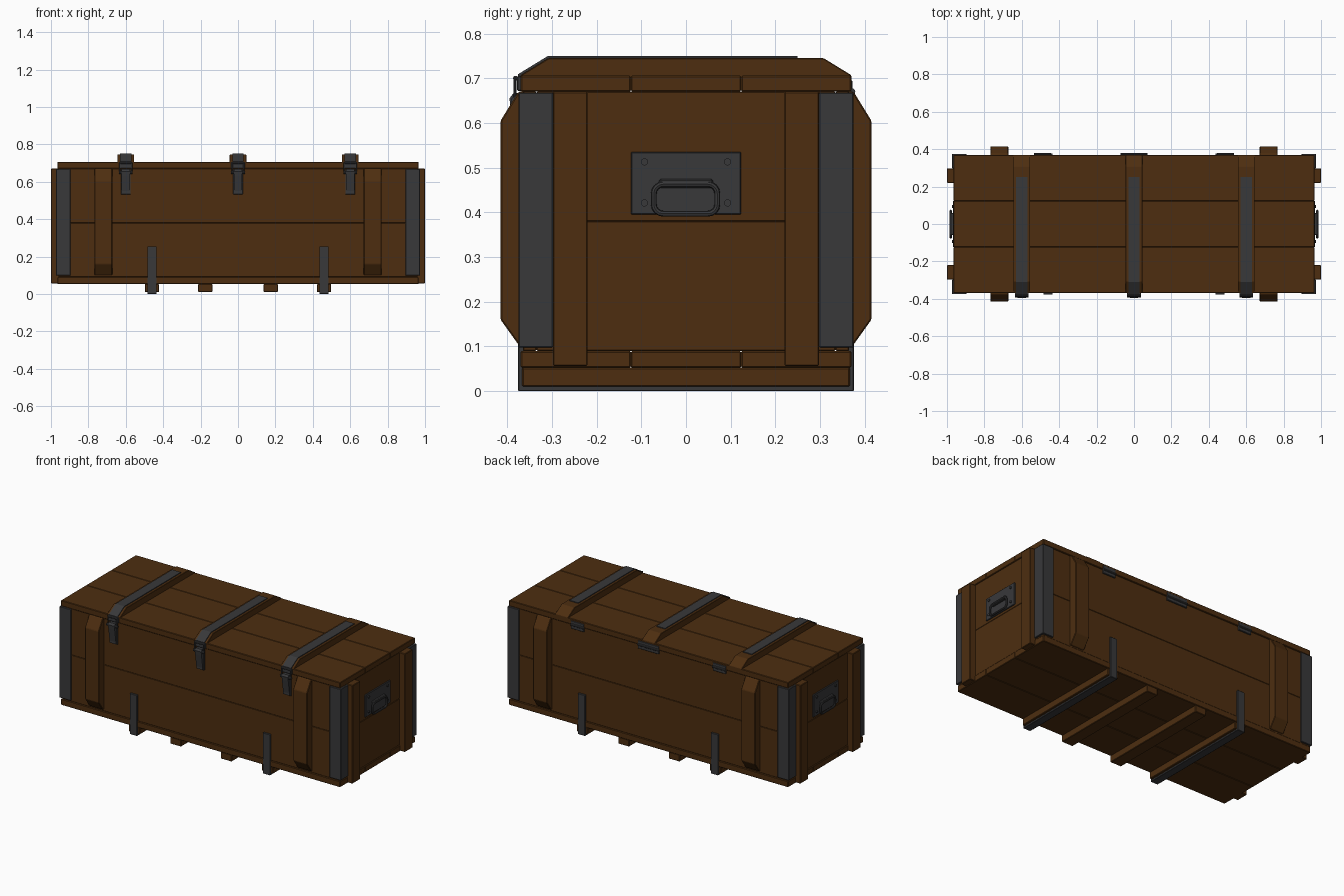
import bpy, bmesh, math
from mathutils import Vector

if "Cube" in bpy.data.objects:
    bpy.data.objects.remove(bpy.data.objects["Cube"], do_unlink=True)


def material(name, colour):
    m = bpy.data.materials.new(name)
    m.use_nodes = True
    m.diffuse_color = colour
    bsdf = next(n for n in m.node_tree.nodes if n.type == 'BSDF_PRINCIPLED')
    bsdf.inputs["Base Color"].default_value = colour
    bsdf.inputs["Roughness"].default_value = 0.7
    return m


WOOD = material("brown wood", (0.075, 0.027, 0.005, 1))
METAL = material("dark metal", (0.04, 0.04, 0.042, 1))


def finish(name, bm, mat, bevel=0):
    bmesh.ops.recalc_face_normals(bm, faces=bm.faces)
    me = bpy.data.meshes.new(name)
    bm.to_mesh(me)
    bm.free()
    me.materials.append(mat)
    ob = bpy.data.objects.new(name, me)
    bpy.context.collection.objects.link(ob)
    if bevel:
        mod = ob.modifiers.new("edge", 'BEVEL')
        mod.width = bevel
        mod.segments = 1
    return ob


def box(name, x, y, z, mat, bevel=0.003):
    """Box from (min, max) ranges, in any order."""
    bm = bmesh.new()
    bmesh.ops.create_cube(bm, size=1)
    for v in bm.verts:
        v.co = Vector([(r[0] + r[1]) / 2 + c * abs(r[1] - r[0])
                       for r, c in zip((x, y, z), v.co)])
    return finish(name, bm, mat, bevel)


def prism(name, profile, lo, hi, mat, axis='x', bevel=0):
    """Extrude a (y, z) profile along x, or an (x, y) profile along z."""
    bm = bmesh.new()
    place = (lambda p, t: (t, p[0], p[1])) if axis == 'x' else (lambda p, t: (p[0], p[1], t))
    face = bm.faces.new([bm.verts.new(place(p, lo)) for p in profile])
    new = bmesh.ops.extrude_face_region(bm, geom=[face])["geom"]
    step = Vector(place((0, 0), hi - lo))
    bmesh.ops.translate(bm, vec=step, verts=[g for g in new if isinstance(g, bmesh.types.BMVert)])
    return finish(name, bm, mat, bevel)


def cylinder(name, centre, radius, length, mat, sides=10):
    """Cylinder lying along x."""
    ring = [(centre[1] + radius * math.cos(2 * math.pi * i / sides),
             centre[2] + radius * math.sin(2 * math.pi * i / sides)) for i in range(sides)]
    return prism(name, ring, centre[0] - length / 2, centre[0] + length / 2, mat)


LEN, HALF = 0.965, 0.37

# lid and floor planks
for i in (-1, 0, 1):
    y = (i * 0.2467 - 0.1233, i * 0.2467 + 0.1233)
    box("lid_plank", (-LEN, LEN), y, (0.67, 0.706), WOOD)
    box("floor_plank", (-LEN, LEN), y, (0.052, 0.09), WOOD)

# wall planks, lower and upper
for z in ((0.09, 0.38), (0.38, 0.67)):
    for s in (-1, 1):
        box("long_wall_plank", (-0.96, 0.96), (s * 0.335, s * 0.365), z, WOOD, 0.002)
        box("end_wall_plank", (s * 0.93, s * 0.961), (-0.334, 0.334), z, WOOD, 0.002)

# upright battens and metal corner angles
for s in (-1, 1):
    for t in (-1, 1):
        profile = [(t * y, z) for y, z in
                   ((0.36, 0.67), (0.375, 0.67), (0.415, 0.605),
                    (0.415, 0.16), (0.372, 0.1), (0.36, 0.1))]
        prism("side_batten", profile, s * 0.72 - 0.048, s * 0.72 + 0.048, WOOD, bevel=0.003)
        box("end_batten", (s * 0.955, s), (t * 0.22, t * 0.298), (0.056, 0.67), WOOD)
        angle = [(s * x, t * y) for x, y in
                 ((0.895, 0.36), (0.895, 0.375), (0.972, 0.375),
                  (0.972, 0.298), (0.955, 0.298), (0.955, 0.36))]
        prism("corner_angle", angle, 0.098, 0.668, METAL, axis='z', bevel=0.002)

# runners under the floor
for x in (-0.46, -0.175, 0.175, 0.46):
    box("runner", (x - 0.038, x + 0.038), (-0.367, 0.367), (0.01, 0.053), WOOD)

# U-shaped straps around the outer runners
for x in (-0.46, 0.46):
    outer = [(-0.376, 0.255), (-0.376, 0), (0.376, 0), (0.376, 0.255)]
    inner = [(0.362, 0.255), (0.362, 0.012), (-0.362, 0.012), (-0.362, 0.255)]
    prism("runner_strap", outer + inner, x - 0.025, x + 0.025, METAL, bevel=0.002)

# lid battens, lid straps and latches
for x in (-0.6, 0, 0.6):
    batten = [(-HALF, 0.7), (-HALF, 0.707), (-0.308, 0.745),
              (0.308, 0.745), (HALF, 0.707), (HALF, 0.7)]
    prism("lid_batten", batten, x - 0.045, x + 0.045, WOOD, bevel=0.002)
    strap = [(-0.376, 0.68), (-0.376, 0.709), (-0.309, 0.75), (0.25, 0.75),
             (0.25, 0.74), (-0.305, 0.74), (-0.365, 0.703), (-0.365, 0.68)]
    prism("lid_strap", strap, x - 0.03, x + 0.03, METAL)
    box("latch_catch", (x - 0.037, x + 0.037), (-0.378, -0.362), (0.672, 0.705), METAL, 0.002)
    box("latch_plate", (x - 0.026, x + 0.026), (-0.373, -0.362), (0.532, 0.665), METAL, 0.002)
    lever = [(-0.365, 0.667), (-0.386, 0.667), (-0.395, 0.655), (-0.392, 0.63),
             (-0.38, 0.55), (-0.38, 0.537), (-0.365, 0.537)]
    prism("latch_lever", lever, x - 0.022, x + 0.022, METAL)
    cylinder("latch_upper_pin", (x, -0.381, 0.7), 0.006, 0.066, METAL)
    cylinder("latch_lower_pin", (x, -0.384, 0.65), 0.008, 0.074, METAL)
    for s in (-1, 1):
        box("latch_link", (x + s * 0.027, x + s * 0.035), (-0.386, -0.379), (0.65, 0.702), METAL, 0.002)

# hinges at the back, the middle one wider
for x, w in ((-0.49, 0.09), (0, 0.145), (0.49, 0.09)):
    box("hinge_leaf", (x - w / 2, x + w / 2), (0.36, 0.373), (0.645, 0.695), METAL, 0.002)
    cylinder("hinge_barrel", (x, 0.371, 0.67), 0.008, w, METAL)

# end plates with rivets and a round-cornered handle
for s in (-1, 1):
    box("handle_plate", (s * 0.955, s * 0.968), (-0.123, 0.123), (0.395, 0.535), METAL, 0.002)
    for y in (-0.093, 0.093):
        for z in (0.421, 0.513):
            cylinder("handle_rivet", (s * 0.968, y, z), 0.008, 0.012, METAL)
    cylinder_y = [(s * x, y) for x, y in
                  ((0.965, -0.06), (0.983, -0.06), (0.983, 0.06), (0.965, 0.06))]
    prism("handle_bracket", cylinder_y, 0.455, 0.475, METAL, axis='z', bevel=0.004)

    curve = bpy.data.curves.new("handle", 'CURVE')
    curve.dimensions = '3D'
    curve.bevel_depth = 0.0065
    curve.bevel_resolution = 2
    points = []
    for k, (cy, cz) in enumerate(((0.049, 0.442), (-0.051, 0.442), (-0.051, 0.418), (0.049, 0.418))):
        for j in range(5):
            a = math.pi / 2 * (k + j / 4)
            points.append((s * 0.98, cy + 0.021 * math.cos(a), cz + 0.021 * math.sin(a)))
    spline = curve.splines.new('POLY')
    spline.points.add(len(points) - 1)
    for p, co in zip(spline.points, points):
        p.co = (*co, 1)
    spline.use_cyclic_u = True
    curve.materials.append(METAL)
    handle = bpy.data.objects.new("handle", curve)
    bpy.context.collection.objects.link(handle)
    bpy.ops.object.select_all(action='DESELECT')
    handle.select_set(True)
    bpy.context.view_layer.objects.active = handle
    bpy.ops.object.convert(target='MESH')
    bpy.ops.object.shade_smooth_by_angle()
